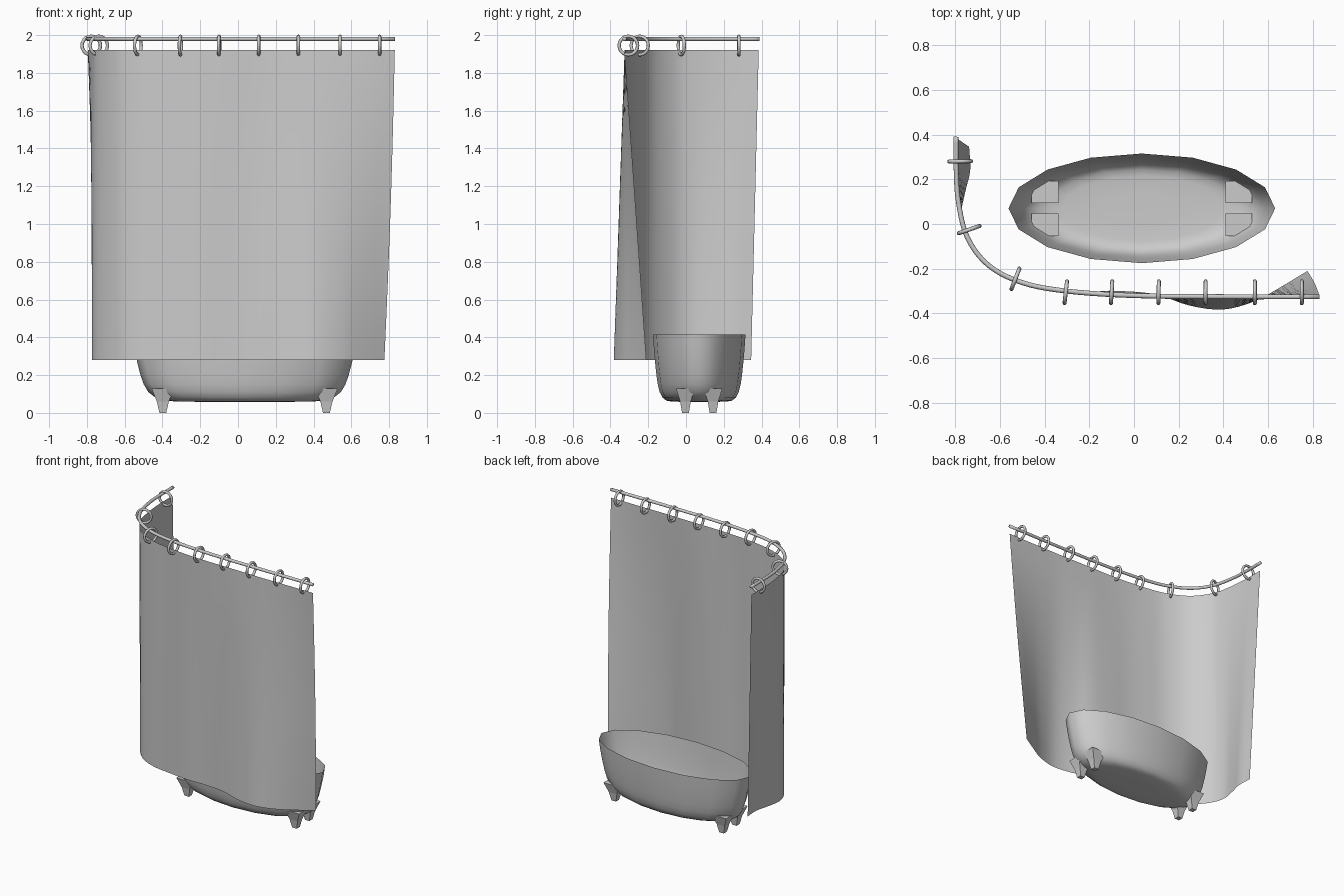
import bpy, bmesh, math
from mathutils import Vector

if "Cube" in bpy.data.objects:
    bpy.data.objects.remove(bpy.data.objects["Cube"])


def make_object(name, verts, faces, smooth=True):
    mesh = bpy.data.meshes.new(name)
    mesh.from_pydata(verts, [], faces)
    obj = bpy.data.objects.new(name, mesh)
    bpy.context.collection.objects.link(obj)
    bm = bmesh.new()
    bm.from_mesh(mesh)
    bmesh.ops.recalc_face_normals(bm, faces=bm.faces)
    bm.to_mesh(mesh)
    bm.free()
    if smooth:
        mesh.shade_smooth()
    return obj


def spline(points, steps):
    """Catmull-Rom curve through the points."""
    p = [Vector(q) for q in points]
    p = [2 * p[0] - p[1]] + p + [2 * p[-1] - p[-2]]
    out = []
    for i in range(1, len(p) - 2):
        a, b, c, d = p[i - 1:i + 3]
        for k in range(steps):
            t = k / steps
            out.append(0.5 * (2 * b + (c - a) * t + (2 * a - 5 * b + 4 * c - d) * t * t
                              + (3 * b - a - 3 * c + d) * t ** 3))
    return out + [p[-2]]


def loft(name, rings, cap_start=False, cap_end=False):
    n = len(rings[0])
    verts = [v for r in rings for v in r]
    faces = [(i * n + j, i * n + (j + 1) % n, (i + 1) * n + (j + 1) % n, (i + 1) * n + j)
             for i in range(len(rings) - 1) for j in range(n)]
    if cap_start:
        faces.append(tuple(range(n))[::-1])
    if cap_end:
        faces.append(tuple(range(len(verts) - n, len(verts))))
    return make_object(name, verts, faces)


# Curtain rod: straight run with a rounded corner
rod_path = spline([(0.83, -0.325), (0.4, -0.325), (0, -0.32), (-0.3, -0.3), (-0.5, -0.262),
                   (-0.65, -0.185), (-0.745, -0.06), (-0.785, 0.1), (-0.795, 0.25),
                   (-0.795, 0.39)], 5)


def side(i):
    """Inward horizontal direction at a rod point."""
    t = rod_path[min(i + 1, len(rod_path) - 1)] - rod_path[max(i - 1, 0)]
    return Vector((-t.y, t.x)).normalized() * -1


rod_rings = []
for i, p in enumerate(rod_path):
    s = side(i)
    rod_rings.append([(p.x + s.x * 0.011 * math.cos(a), p.y + s.y * 0.011 * math.cos(a),
                       1.98 + 0.011 * math.sin(a))
                      for a in [math.tau * k / 10 for k in range(10)]])
loft("curtain_rod", rod_rings, True, True)

# Rings hanging on the rod, each square to the rod
ring_spots = [(x, -0.305) for x in (0.75, 0.54, 0.32, 0.11, -0.1, -0.305)]
ring_spots += [(-0.53, -0.245), (-0.737, -0.025), (-0.777, 0.28)]
for x, y in ring_spots:
    c = Vector((x, y))
    s = side(min(range(len(rod_path)), key=lambda i: (rod_path[i] - c).length))
    bpy.ops.mesh.primitive_torus_add(
        major_segments=20, minor_segments=8, major_radius=0.049, minor_radius=0.009,
        location=(x, y, 1.945), rotation=(math.pi / 2, 0, math.atan2(s.y, s.x)))
    bpy.context.object.name = "curtain_ring"
    bpy.context.object.data.shade_smooth()

# Curtain: top edge follows the rod, bottom edge sways
top_edge = spline([(0.83, -0.325), (0.7, -0.325), (0.56, -0.325), (0.4, -0.325), (0.25, -0.322),
                   (0.1, -0.32), (-0.05, -0.318), (-0.2, -0.31), (-0.35, -0.293), (-0.5, -0.262),
                   (-0.65, -0.185), (-0.745, -0.06), (-0.775, 0.05), (-0.79, 0.17),
                   (-0.795, 0.28), (-0.795, 0.385)], 4)
low_edge = spline([(0.775, -0.21), (0.65, -0.285), (0.54, -0.345), (0.4, -0.382), (0.25, -0.365),
                   (0.1, -0.315), (-0.05, -0.3), (-0.2, -0.3), (-0.35, -0.283), (-0.5, -0.258),
                   (-0.63, -0.195), (-0.735, -0.075), (-0.772, 0.03), (-0.755, 0.14),
                   (-0.732, 0.24), (-0.737, 0.345)], 4)
rows, cols = 13, len(top_edge)
verts = []
for r in range(rows):
    t = r / (rows - 1)
    for a, b in zip(top_edge, low_edge):
        p = a.lerp(b, t)
        verts.append((p.x + 0.006 * math.sin(math.pi * t) * (1 if a.x > 0.8 else 0),
                      p.y, 1.92 - 1.64 * t))
faces = [(r * cols + c, r * cols + c + 1, (r + 1) * cols + c + 1, (r + 1) * cols + c)
         for r in range(rows - 1) for c in range(cols - 1)]
make_object("curtain", verts, faces)

# Bathtub: open sixteen-sided oval shell
CX, CY = 0.035, 0.07
tub_profile = [(0.415, 1), (0.34, 0.98), (0.27, 0.955), (0.2, 0.925), (0.15, 0.895),
               (0.11, 0.855), (0.08, 0.79), (0.065, 0.71), (0.06, 0.6), (0.058, 0.3)]
loft("bathtub", [[(CX + 0.596 * s * math.cos(a), CY + 0.245 * s * math.sin(a), z)
                  for a in [math.tau * k / 16 for k in range(16)]]
                 for z, s in tub_profile], cap_end=True)

# Four tapered feet
for sx in (-1, 1):
    for sy in (-1, 1):
        x, y = CX + sx * 0.433, CY + sy * 0.073
        rings = [[(x + sx * 0.0 + i * w, y + j * d, z)
                  for i, j in ((-1, -1), (1, -1), (1, 1), (-1, 1))]
                 for z, w, d in ((0, 0.018, 0.018), (0.06, 0.032, 0.028), (0.13, 0.06, 0.05))]
        foot = loft("tub_foot", rings, True, True)
        foot.data.shade_flat()
